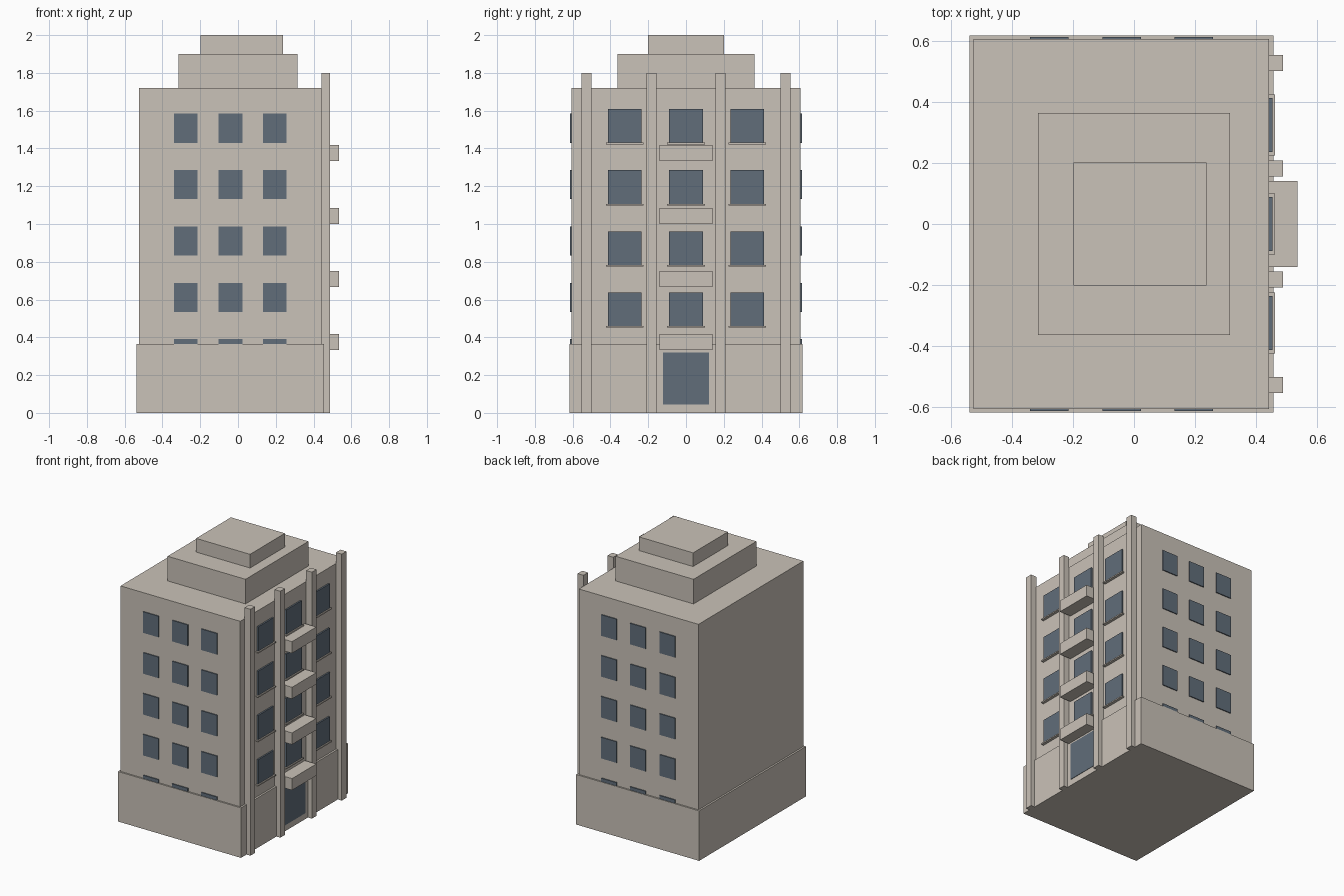
import bpy
import bmesh

if "Cube" in bpy.data.objects:
    bpy.data.objects.remove(bpy.data.objects["Cube"], do_unlink=True)


def material(name, rgb):
    mat = bpy.data.materials.new(name)
    mat.use_nodes = True
    color = (*rgb, 1)
    mat.diffuse_color = color
    mat.node_tree.nodes["Principled BSDF"].inputs["Base Color"].default_value = color
    return mat


STONE = material("warm grey stone", (0.59, 0.54, 0.48))
GLASS = material("slate blue glass", (0.12, 0.155, 0.195))


def box(name, x, y, z, mat=STONE):
    """Box from (low, high) ranges on each axis."""
    mesh = bpy.data.meshes.new(name)
    bm = bmesh.new()
    bmesh.ops.create_cube(bm, size=1)
    for v in bm.verts:
        v.co = [r[0] if c < 0 else r[1] for c, r in zip(v.co, (x, y, z))]
    bm.to_mesh(mesh)
    bm.free()
    mesh.materials.append(mat)
    obj = bpy.data.objects.new(name, mesh)
    bpy.context.collection.objects.link(obj)
    return obj


def around(center, width):
    return (center - width / 2, center + width / 2)


# Stacked building masses
box("base", (-0.538, 0.456), (-0.617, 0.617), (0, 0.365))
box("tower", (-0.525, 0.442), (-0.606, 0.606), (0.365, 1.72))
box("roof_lower_step", (-0.315, 0.315), (-0.363, 0.363), (1.72, 1.90))
box("roof_upper_step", (-0.198, 0.238), (-0.201, 0.201), (1.90, 2.0))

# Tall pilasters on the entrance facade
for y in (-0.527, -0.182, 0.182, 0.527):
    box("pilaster", (0.441, 0.488), around(y, 0.053), (0, 1.80))

# Entrance door
box("entrance_door", (0.452, 0.459), around(0, 0.242), (0.045, 0.32), GLASS)

# Entrance facade: windows with sills, and a balcony per floor
for floor in range(4):
    z = 0.46 + 0.3235 * floor
    for y in (-0.324, 0, 0.324):
        box("facade_window", (0.44, 0.453), around(y, 0.178), (z, z + 0.178), GLASS)
        box("window_sill", (0.44, 0.462), around(y, 0.2), (z - 0.009, z))
    z = 0.333 + 0.3335 * floor
    box("balcony", (0.441, 0.535), around(0, 0.281), (z, z + 0.085))

# Windows on both side walls, lowest row sunk behind the base
for side in (-1, 1):
    wall = sorted((side * 0.604, side * 0.613))
    for floor in range(5):
        z = 0.236 + 0.2985 * floor
        for x in (-0.277, -0.04, 0.195):
            box("side_window", around(x, 0.126), wall, (z, z + 0.154), GLASS)
